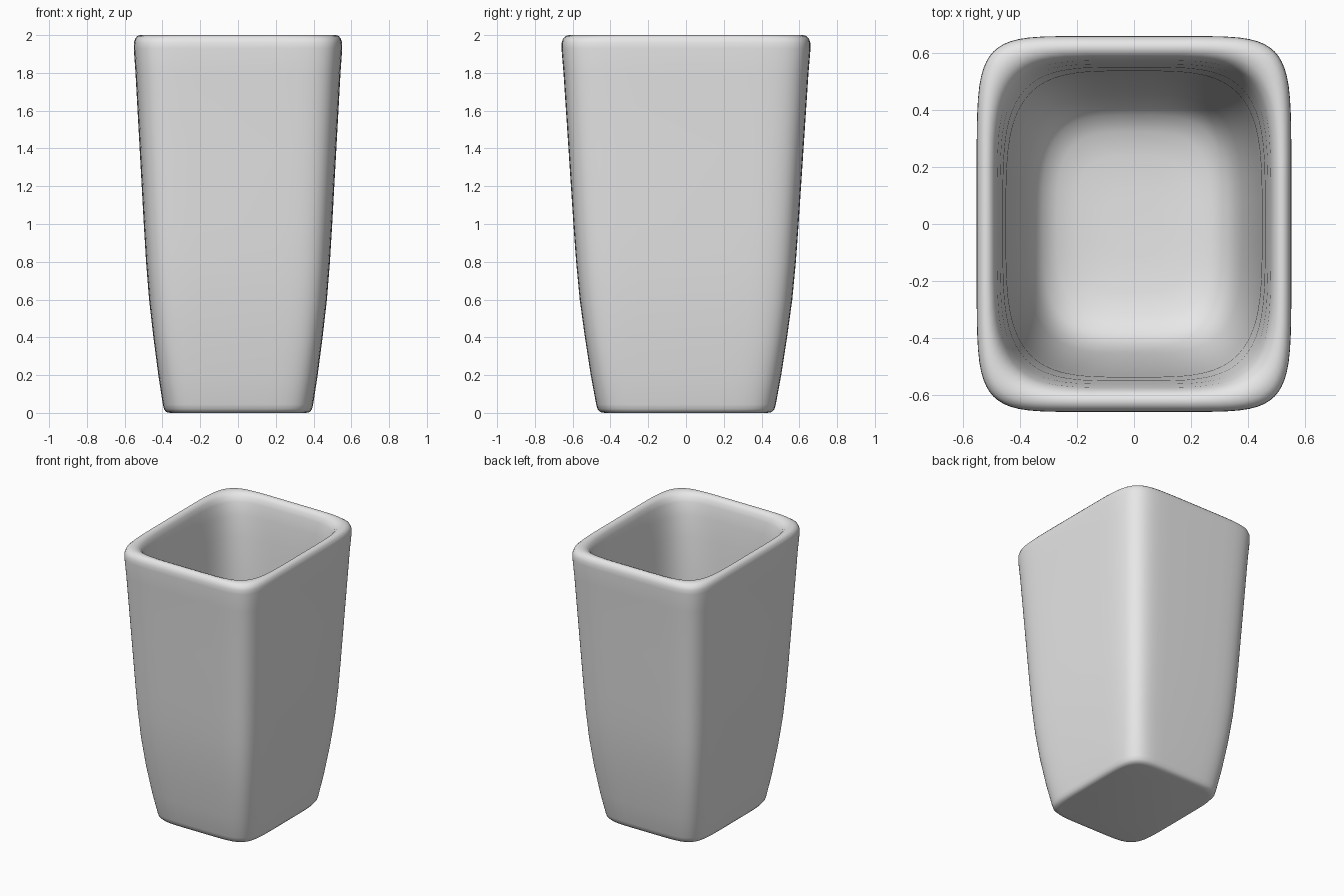
import bpy, bmesh
from math import sin, cos, tau, copysign

cube = bpy.data.objects.get("Cube")
if cube:
    bpy.data.objects.remove(cube, do_unlink=True)

SIDES = 64
DEPTH_RATIO = 1.195

# Plain grey ceramic
grey = bpy.data.materials.new("grey ceramic")
grey.use_nodes = True
colour = (0.8, 0.8, 0.8, 1)
grey.diffuse_color = colour
grey.node_tree.nodes["Principled BSDF"].inputs["Base Color"].default_value = colour


def ring(bm, half_width, z, squareness):
    """One rounded-rectangle cross-section."""
    def axis(v):
        return copysign(abs(v) ** (2 / squareness), v) if abs(v) > 1e-6 else 0.0
    verts = []
    for i in range(SIDES):
        a = tau * (i + 0.5) / SIDES
        verts.append(bm.verts.new((half_width * axis(cos(a)),
                                   half_width * DEPTH_RATIO * axis(sin(a)), z)))
    return verts


# Half width, height, squareness: underside, outer wall, rim, inner wall, floor
underside = [(0.36, 0, 6), (0.38, 0.004, 6), (0.392, 0.02, 6), (0.398, 0.045, 6)]
outer_wall = [(0.422, 0.2, 6.5), (0.448, 0.4, 7), (0.471, 0.6, 7), (0.487, 0.8, 7),
              (0.499, 1.0, 7), (0.521, 1.4, 7), (0.543, 1.8, 7)]
rim = [(0.552, 1.93, 7), (0.551, 1.96, 7), (0.544, 1.983, 7), (0.532, 1.996, 6.5),
       (0.518, 2.0, 6), (0.502, 1.994, 5.5), (0.489, 1.975, 5), (0.48, 1.94, 4.7)]
inner_wall = [(0.47, 1.85, 4.4), (0.46, 1.7, 4.1), (0.449, 1.4, 3.8), (0.441, 1.0, 3.6),
              (0.428, 0.7, 3.5), (0.405, 0.45, 3.5), (0.38, 0.3, 3.5)]
floor = [(0.355, 0.2, 3.5), (0.32, 0.145, 3.5), (0.27, 0.115, 3.5), (0.2, 0.1, 3.5),
         (0.1, 0.095, 3)]

bm = bmesh.new()
rings = [ring(bm, *p) for p in underside + outer_wall + rim + inner_wall + floor]
for low, high in zip(rings, rings[1:]):
    for i in range(SIDES):
        j = (i + 1) % SIDES
        bm.faces.new((low[i], low[j], high[j], high[i]))
bm.faces.new(rings[0][::-1])
bm.faces.new(rings[-1])
bmesh.ops.recalc_face_normals(bm, faces=bm.faces)

mesh = bpy.data.meshes.new("tumbler")
bm.to_mesh(mesh)
bm.free()
mesh.materials.append(grey)
tumbler = bpy.data.objects.new("tumbler", mesh)
bpy.context.collection.objects.link(tumbler)

# Smooth shading
bpy.context.view_layer.objects.active = tumbler
tumbler.select_set(True)
bpy.ops.object.shade_smooth_by_angle(angle=1.0)
